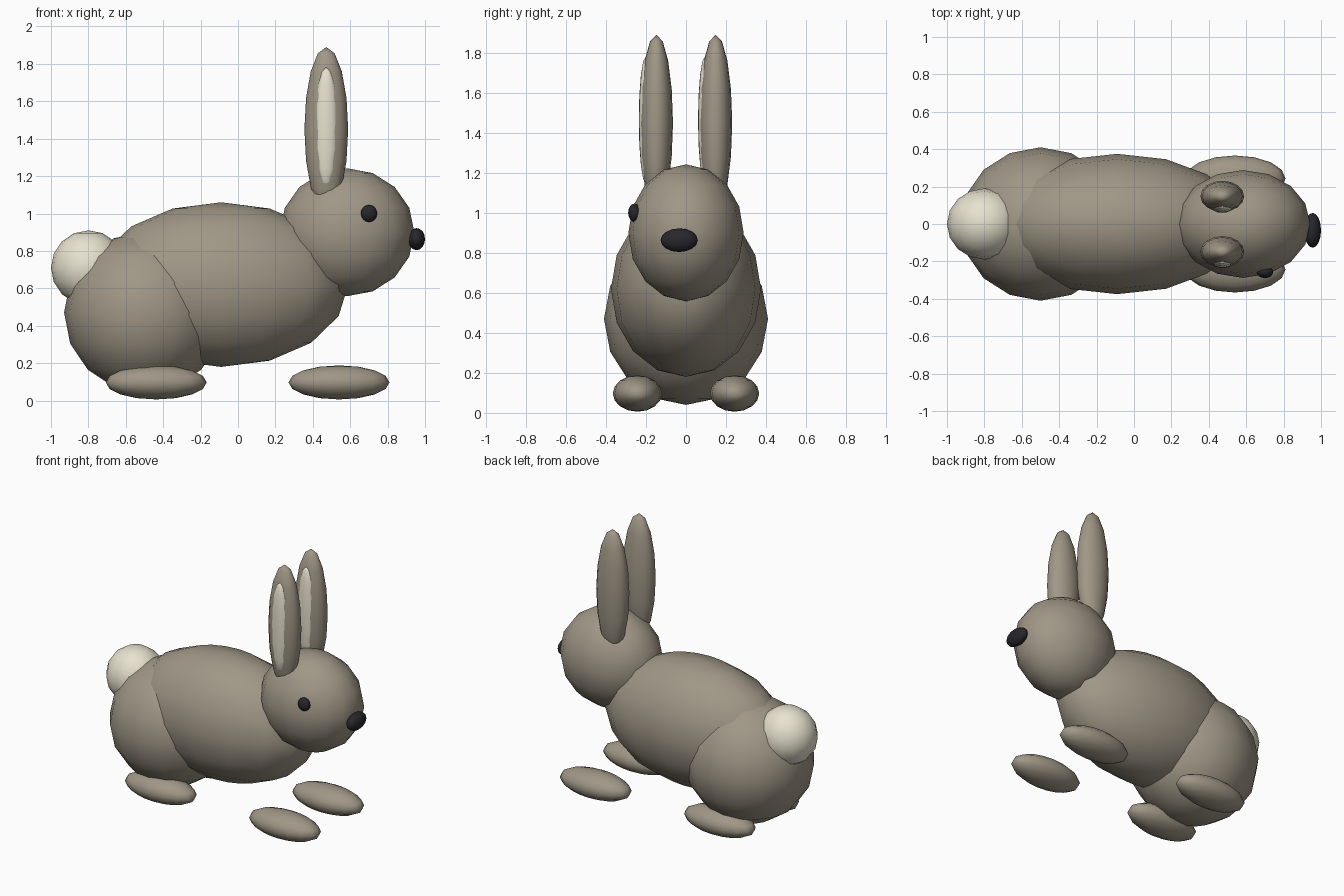
import bpy
import bmesh
from mathutils import Matrix

if "Cube" in bpy.data.objects:
    bpy.data.objects.remove(bpy.data.objects["Cube"])


def material(name, rgb):
    m = bpy.data.materials.new(name)
    m.diffuse_color = (*rgb, 1.0)
    m.use_nodes = True
    m.node_tree.nodes["Principled BSDF"].inputs["Base Color"].default_value = m.diffuse_color
    return m


FUR = material("grey_brown_fur", (0.35, 0.31, 0.24))
CREAM = material("cream", (0.80, 0.76, 0.62))
DARK = material("near_black", (0.02, 0.02, 0.025))


def ellipsoid(name, centre, radii, mat):
    """Smooth low-poly ellipsoid with vertical poles."""
    bm = bmesh.new()
    bmesh.ops.create_uvsphere(bm, u_segments=16, v_segments=8, radius=1.0,
                              matrix=Matrix.Diagonal((*radii, 1.0)))
    for f in bm.faces:
        f.smooth = True
    mesh = bpy.data.meshes.new(name)
    bm.to_mesh(mesh)
    bm.free()
    mesh.materials.append(mat)
    obj = bpy.data.objects.new(name, mesh)
    obj.location = centre
    bpy.context.collection.objects.link(obj)
    return obj


# Torso, rump, head and tail
ellipsoid("body", (-0.09, 0, 0.62), (0.68, 0.375, 0.44), FUR)
ellipsoid("haunch", (-0.50, 0, 0.47), (0.43, 0.41, 0.43), FUR)
ellipsoid("head", (0.583, 0, 0.90), (0.36, 0.288, 0.342), FUR)
ellipsoid("tail", (-0.80, 0, 0.71), (0.20, 0.19, 0.20), CREAM)

# Face: a single eye on the front side, and the nose
ellipsoid("eye", (0.70, -0.257, 1.0), (0.044, 0.032, 0.046), DARK)
ellipsoid("nose", (0.955, -0.034, 0.863), (0.045, 0.093, 0.059), DARK)

# Paired ears and feet
for side, s in (("right", -1), ("left", 1)):
    ellipsoid(f"ear_{side}", (0.472, s * 0.148, 1.45), (0.117, 0.083, 0.44), FUR)
    # Inner ear lining faces the front on both ears
    ellipsoid(f"inner_ear_{side}", (0.472, s * 0.148 - 0.052, 1.463),
              (0.063, 0.036, 0.32), CREAM)
    for part, x in (("front_foot", 0.54), ("back_foot", -0.437)):
        ellipsoid(f"{part}_{side}", (x, s * 0.243, 0.097), (0.27, 0.123, 0.091), FUR)
